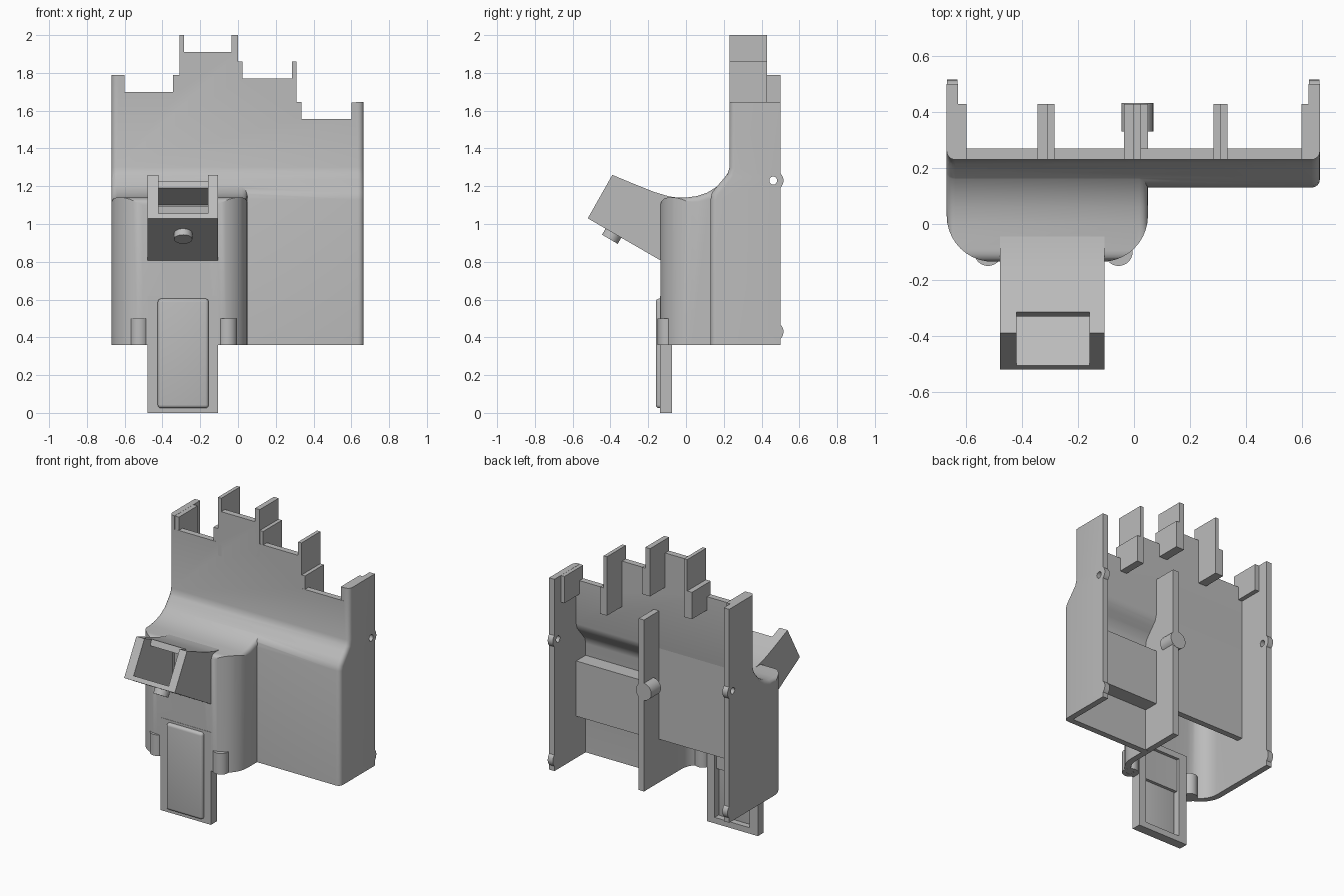
import bpy, bmesh, math
from mathutils import Vector

if "Cube" in bpy.data.objects:
    bpy.data.objects.remove(bpy.data.objects["Cube"], do_unlink=True)

grey = bpy.data.materials.new("plain grey")
grey.use_nodes = True
grey.diffuse_color = (0.5, 0.5, 0.5, 1)
grey.node_tree.nodes["Principled BSDF"].inputs["Base Color"].default_value = (0.5, 0.5, 0.5, 1)
parts = []


def finish(name, bm):
    bmesh.ops.recalc_face_normals(bm, faces=bm.faces)
    mesh = bpy.data.meshes.new(name)
    bm.to_mesh(mesh)
    bm.free()
    obj = bpy.data.objects.new(name, mesh)
    bpy.context.collection.objects.link(obj)
    mesh.materials.append(grey)
    parts.append(obj)
    return obj


def prism(name, pts, axis, a, b, bevel=0):
    """Extrude a 2D outline along an axis from a to b, optionally rounding the front end edges."""
    place = {"x": lambda p, d: (d, p[0], p[1]),
             "y": lambda p, d: (p[0], d, p[1]),
             "z": lambda p, d: (p[0], p[1], d)}[axis]
    bm = bmesh.new()
    ends = [[bm.verts.new(place(p, d)) for p in pts] for d in (a, b)]
    bm.faces.new(ends[0])
    bm.faces.new(ends[1][::-1])
    n = len(pts)
    for i in range(n):
        j = (i + 1) % n
        bm.faces.new((ends[0][i], ends[0][j], ends[1][j], ends[1][i]))
    if bevel:
        back = max(p[0] for p in pts) - 0.001
        edges = [bm.edges.get((e[i], e[i + 1])) for e in ends for i in range(n - 1)
                 if pts[i][0] < back and pts[i + 1][0] < back]
        bmesh.ops.recalc_face_normals(bm, faces=bm.faces)
        bmesh.ops.bevel(bm, geom=edges, offset=bevel, segments=4, profile=0.5, affect="EDGES")
    return finish(name, bm)


def box(name, x, y, z, bevel=0):
    obj = prism(name, [(x[0], y[0]), (x[1], y[0]), (x[1], y[1]), (x[0], y[1])], "z", *z)
    if bevel:
        bm = bmesh.new()
        bm.from_mesh(obj.data)
        bmesh.ops.bevel(bm, geom=bm.edges[:], offset=bevel, segments=4, profile=0.5, affect="EDGES")
        bm.to_mesh(obj.data)
        bm.free()
    return obj


def rod(name, start, end, radius):
    start, end = Vector(start), Vector(end)
    bm = bmesh.new()
    bmesh.ops.create_cone(bm, cap_ends=True, segments=32, radius1=radius, radius2=radius,
                          depth=(end - start).length)
    turn = (end - start).to_track_quat("Z", "Y").to_matrix().to_4x4()
    turn.translation = (start + end) / 2
    bm.transform(turn)
    return finish(name, bm)


def combine(obj, other, op="DIFFERENCE", keep=False):
    mod = obj.modifiers.new("cut", "BOOLEAN")
    mod.operation, mod.object, mod.solver = op, other, "EXACT"
    bpy.context.view_layer.objects.active = obj
    bpy.ops.object.modifier_apply(modifier=mod.name)
    if not keep:
        parts.remove(other)
        bpy.data.objects.remove(other, do_unlink=True)
    return obj


def tube(name, start, end, radius, hole):
    """Hollow cylinder, open at both ends."""
    s, e = Vector(start), Vector(end)
    extra = (e - s) * 0.2
    return combine(rod(name, s, e, radius), rod("bore", s - extra, e + extra, hole))


def arc(cx, cy, r, a0, a1, n=10):
    return [(cx + r * math.cos(math.radians(a0 + (a1 - a0) * i / n)),
             cy + r * math.sin(math.radians(a0 + (a1 - a0) * i / n))) for i in range(n + 1)]


def lobe(name, t, bottom):
    """Deep rounded bulge, inset by t."""
    curve = arc(-0.095, 1.1, 0.04, 180, 90, 5) + [
        (0, 1.14), (0.06, 1.148), (0.11, 1.165), (0.16, 1.195), (0.2, 1.235), (0.23, 1.285)]
    side = [(y + t, z - t) for y, z in curve]
    side = [(-0.135 + t, bottom)] + side + [(0.32, side[-1][1]), (0.32, bottom)]
    solid = prism(name, side, "x", -0.67 + t, 0.05 - t, 0.03 if not t else 0)
    r = 0.165 - t
    plan = (arc(-0.505, 0.03, r, 180, 270) + arc(-0.115, 0.03, r, 270, 360)
            + [(0.05 - t, 0.5), (-0.67 + t, 0.5)])
    return combine(solid, prism("plan", plan, "z", 0, 2), "INTERSECT")


def case(name, t, bottom, back, top):
    """Full-width body with a shallow step, inset by t."""
    curve = [(0.13, 1.13), (0.137, 1.165), (0.165, 1.2), (0.195, 1.235), (0.22, 1.265), (0.23, 1.3)]
    side = [(y + t, z - t) for y, z in curve]
    side = [(0.13 + t, bottom)] + side + [(0.23 + t, top), (back, top), (back, bottom)]
    return prism(name, side, "x", -0.67 + t, 0.665 - t, 0.03 if not t else 0)


# Main shell, open at the back and underneath
shell = case("shell", 0, 0.36, 0.5, 2.1)
combine(shell, lobe("bulge", 0, 0.36), "UNION")
combine(shell, case("hollow", 0.04, 0.2, 0.7, 2.3))
combine(shell, lobe("bulge_hollow", 0.04, 0.2))

# Stepped top edge
steps = [(-0.8, 1.79), (-0.63, 1.79), (-0.63, 1.70), (-0.31, 1.70), (-0.31, 1.91), (0, 1.91),
         (0, 1.77), (0.31, 1.77), (0.31, 1.555), (0.625, 1.555), (0.625, 1.645), (0.8, 1.645)]
combine(shell, prism("step_cutter", steps + [(0.8, 2.4), (-0.8, 2.4)], "y", -0.8, 0.8))

# Spout and its channel, which opens into the bulge
spout = prism("spout", [(-0.52, 1.03), (-0.11, 0.793), (-0.11, 1.1), (-0.03, 1.138), (-0.09, 1.146),
                        (-0.17, 1.17), (-0.27, 1.21), (-0.39, 1.26)], "x", -0.48, -0.105)
channel = prism("channel", [(-0.6, 1.11), (-0.08, 0.81), (-0.08, 1.1), (-0.33, 1.19),
                            (-0.31, 1.24), (-0.35, 1.4), (-0.7, 1.4)], "x", -0.42, -0.16)
combine(spout, channel, keep=True)
combine(shell, channel)
combine(spout, rod("bore", (-0.29, -0.425, 0.88), (-0.29, -0.345, 1.02), 0.02))
tube("spout_screw_boss", (-0.29, -0.403, 0.919), (-0.29, -0.378, 0.962), 0.048, 0.02)

# Hinge lugs on the rear edges of both side walls
for z in (0.43, 1.23):
    combine(shell, rod("bore", (-0.8, 0.46, z), (0.8, 0.46, z), 0.022))
    for side, x in (("right", -0.669), ("left", 0.626)):
        tube("lug_" + side, (x, 0.463, z), (x + 0.038, 0.463, z), 0.053, 0.022)

# Pairs of tabs along the top edge: tall x range and top, short x range and top
for tall, top, short, low in (((-0.31, -0.285), 2.0, (-0.345, -0.31), 1.79),
                              ((-0.035, 0), 2.0, (0, 0.025), 1.86),
                              ((0.285, 0.31), 1.86, (0.31, 0.335), 1.645)):
    box("tall_tab", tall, (0.23, 0.43), (low - 0.18, top))
    box("short_tab", short, (0.231, 0.43), (low - 0.18, low))
box("corner_tab_right", (-0.64, -0.6), (0.231, 0.43), (1.61, 1.789))
box("corner_tab_left", (0.6, 0.635), (0.231, 0.43), (1.465, 1.644))

# Inner rib, back plates and centre boss
prism("inner_rib", [(0.14, 0.361), (0.43, 0.361), (0.43, 1.51), (0.25, 1.51), (0.25, 1.28),
                    (0.18, 1.18), (0.14, 1.12)], "x", 0.01, 0.05)
box("bulge_back_plate", (-0.64, 0.02), (0.23, 0.27), (0.65, 1.27))
box("inner_block", (0.03, 0.635), (0.16, 0.27), (0.64, 1.01))
tube("centre_boss", (0.012, 0.33, 1.03), (0.012, 0.432, 1.03), 0.057, 0.03)

# Lower tongue with raised front panel, hollow behind
tongue = box("tongue", (-0.48, -0.105), (-0.137, -0.075), (0, 0.62))
combine(tongue, box("tongue_hollow", (-0.42, -0.16), (-0.13, 0.1), (0.04, 0.58)))
box("tongue_panel", (-0.425, -0.155), (-0.16, -0.115), (0.025, 0.605), 0.018)

# Screw posts beside the tongue
for x in (-0.522, -0.055):
    tube("screw_post", (x, -0.1, 0.359), (x, -0.1, 0.5), 0.05, 0.022)

# Smooth the rounded surfaces, keep hard edges crisp
bpy.ops.object.select_all(action="DESELECT")
for obj in parts:
    obj.select_set(True)
bpy.context.view_layer.objects.active = shell
bpy.ops.object.shade_smooth_by_angle(angle=math.radians(30))
